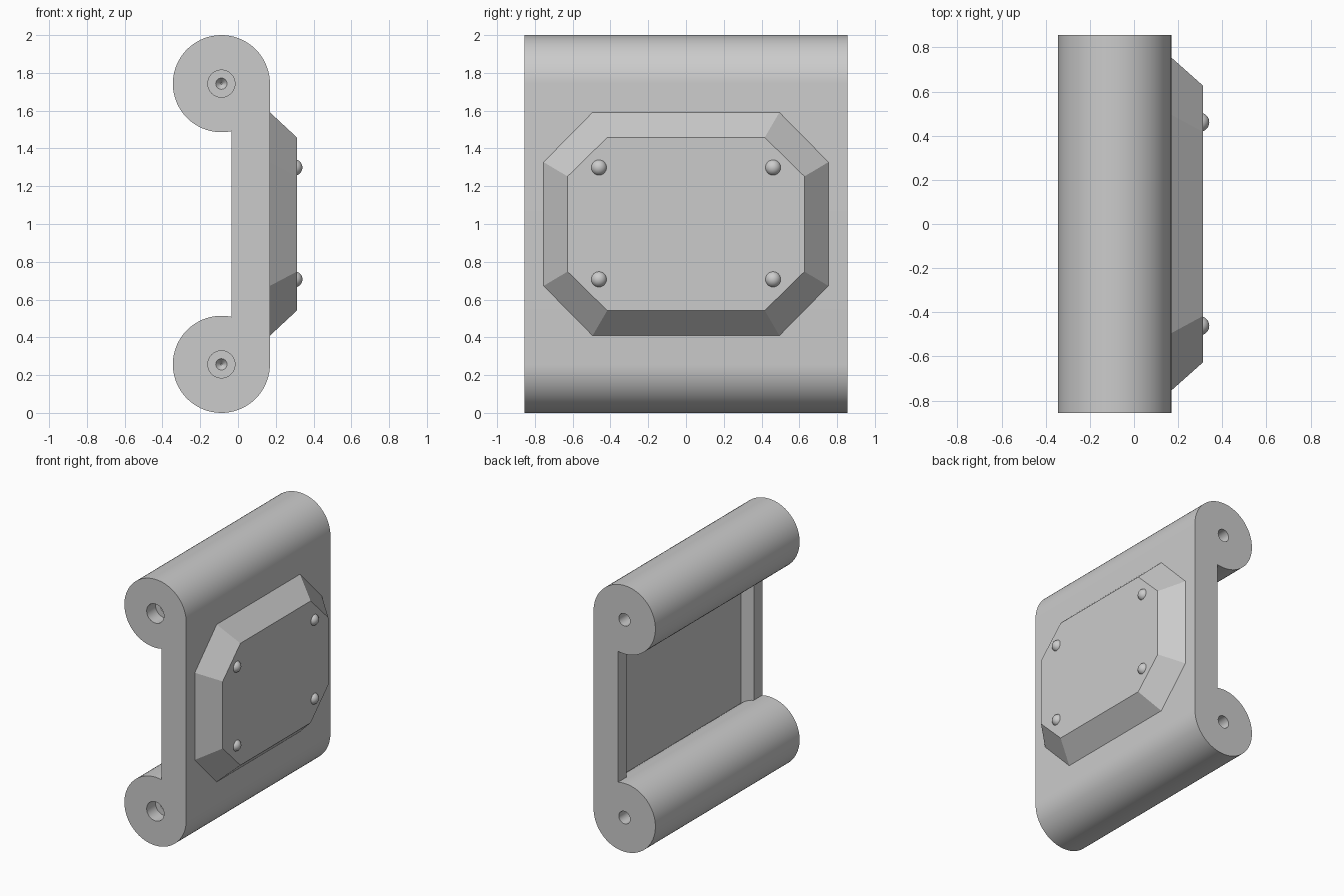
import bpy, bmesh
from math import cos, sin, acos, pi, radians

cube = bpy.data.objects.get("Cube")
if cube:
    bpy.data.objects.remove(cube, do_unlink=True)

steel = bpy.data.materials.new("plain grey steel")
steel.use_nodes = True
GREY = (0.6, 0.6, 0.6, 1)
steel.diffuse_color = GREY
steel.node_tree.nodes["Principled BSDF"].inputs["Base Color"].default_value = GREY

R, CX, CZ = 0.257, -0.088, 1.743     # hinge barrel radius and centre
BACK, FLOOR = -0.035, 0.07           # back of the plate, floor of its pocket
HALF, POCKET = 0.856, 0.755          # half lengths along y


def finish(bm, name):
    bmesh.ops.recalc_face_normals(bm, faces=bm.faces)
    mesh = bpy.data.meshes.new(name)
    bm.to_mesh(mesh)
    bm.free()
    mesh.materials.append(steel)
    obj = bpy.data.objects.new(name, mesh)
    bpy.context.collection.objects.link(obj)
    return obj


def activate(obj):
    bpy.ops.object.select_all(action="DESELECT")
    obj.select_set(True)
    bpy.context.view_layer.objects.active = obj


def smooth(obj):
    activate(obj)
    bpy.ops.object.shade_smooth_by_angle(angle=radians(30))


def bridge(bm, a, b, closed=True):
    for j in range(len(a) if closed else len(a) - 1):
        k = (j + 1) % len(a)
        bm.faces.new((a[j], a[k], b[k], b[j]))


def arc(start, end, steps):
    angles = [start + (end - start) * i / steps for i in range(steps + 1)]
    return [(CX + R * cos(a), CZ + R * sin(a)) for a in angles]


def flip(points):
    return [(x, 2 - z) for x, z in reversed(points)]


# Link body: plate with a barrel at each end and a pocket in the back
notch = -acos((BACK - CX) / R)
pocket_edge = -acos((FLOOR - CX) / R)
upper = arc(notch, -2 * pi, 56)
outline = upper + flip(upper)
inner = arc(pocket_edge, notch, 6)[:-1]
inner = flip(inner) + inner

bm = bmesh.new()
rings = [[bm.verts.new((x, y, z)) for x, z in outline]
         for y in (-HALF, -POCKET, POCKET, HALF)]
for i in range(3):
    bridge(bm, rings[i], rings[i + 1], closed=(i != 1))
bm.faces.new(rings[0])
bm.faces.new(rings[3])
walls = []
for ring, y in ((rings[1], -POCKET), (rings[2], POCKET)):
    middle = [bm.verts.new((x, y, z)) for x, z in inner]
    walls.append([ring[-1]] + middle + [ring[0]])
    bm.faces.new(walls[-1])
bridge(bm, walls[0], walls[1], closed=False)
body = finish(bm, "link_body")


# Pin holes: wide at the front, narrow at the back
def hole(radius, side, z):
    bm = bmesh.new()
    loops = []
    for r, y in ((radius, 0.9), (radius, 0.75), (0.03, 0.75), (0.004, 0.72)):
        loops.append([bm.verts.new((CX + r * cos(2 * pi * i / 32), side * y,
                                    z + r * sin(2 * pi * i / 32))) for i in range(32)])
    for a, b in zip(loops, loops[1:]):
        bridge(bm, a, b)
    bm.faces.new(loops[0])
    bm.faces.new(loops[-1])
    cutter = finish(bm, "hole_cutter")
    cutter.hide_render = True
    activate(body)
    mod = body.modifiers.new("pin_hole", "BOOLEAN")
    mod.operation, mod.solver, mod.object = "DIFFERENCE", "EXACT", cutter
    bpy.ops.object.modifier_apply(modifier=mod.name)
    bpy.data.objects.remove(cutter, do_unlink=True)


for z in (CZ, 2 - CZ):
    hole(0.072, -1, z)
    hole(0.047, 1, z)
smooth(body)


# Raised pad: eight-sided block with sloping edges
def octagon(bm, x, y, z, y_in, z_in):
    quarter = [(y, z_in), (y_in, z)]
    pts = quarter + [(-a, b) for a, b in reversed(quarter)]
    pts += [(-a, -b) for a, b in pts]
    return [bm.verts.new((x, a, 1 + b)) for a, b in pts]


bm = bmesh.new()
base = octagon(bm, 0.168, 0.755, 0.592, 0.495, 0.328)
top = octagon(bm, 0.312, 0.627, 0.458, 0.417, 0.252)
bridge(bm, base, top)
bm.faces.new(base)
bm.faces.new(top)
finish(bm, "outer_pad")

# Round rivets near the pad corners
for name, y, z in (("lower_front", -1, -1), ("lower_back", 1, -1),
                   ("upper_front", -1, 1), ("upper_back", 1, 1)):
    bm = bmesh.new()
    bmesh.ops.create_uvsphere(bm, u_segments=24, v_segments=16, radius=0.043)
    rivet = finish(bm, name + "_rivet")
    rivet.location = (0.298, 0.461 * y, 1.003 + 0.296 * z)
    smooth(rivet)
